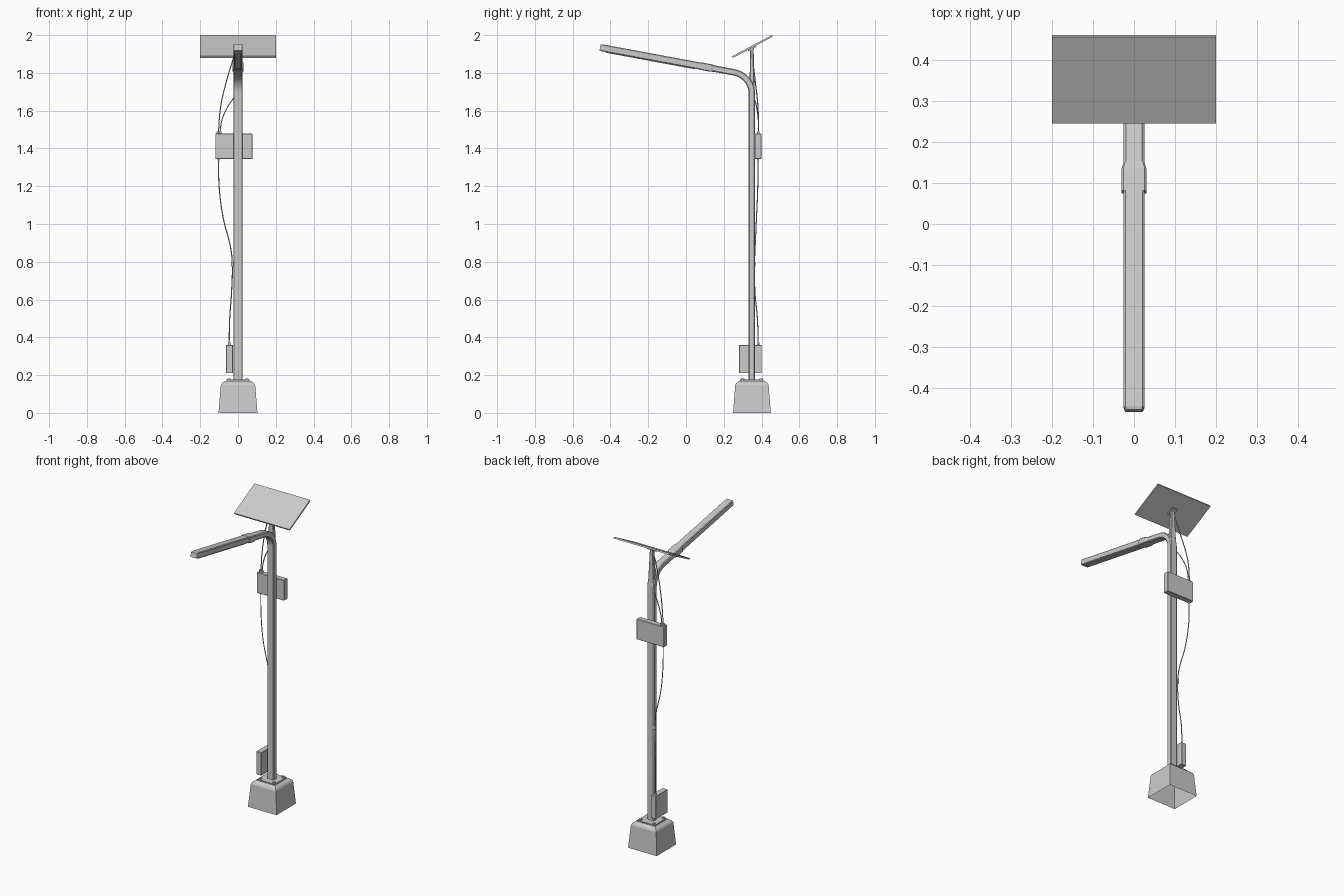
import bpy, bmesh, math
from mathutils import Vector, Matrix

if "Cube" in bpy.data.objects:
    bpy.data.objects.remove(bpy.data.objects["Cube"])

PY = 0.349  # pole axis in y


def add(name, bm, smooth=False):
    bmesh.ops.recalc_face_normals(bm, faces=bm.faces)
    me = bpy.data.meshes.new(name)
    bm.to_mesh(me)
    bm.free()
    ob = bpy.data.objects.new(name, me)
    bpy.context.collection.objects.link(ob)
    if smooth:
        bpy.context.view_layer.objects.active = ob
        ob.select_set(True)
        bpy.ops.object.shade_smooth_by_angle(angle=math.radians(35))
        ob.select_set(False)
    return ob


def box(name, lo, hi, bevel=0.0, tilt=0.0):
    lo, hi = Vector(lo), Vector(hi)
    bm = bmesh.new()
    bmesh.ops.create_cube(bm, size=1)
    bm.transform(Matrix.Translation((lo + hi) / 2) @ Matrix.Rotation(tilt, 4, 'X')
                 @ Matrix.Diagonal((*(hi - lo), 1)))
    if bevel:
        bmesh.ops.bevel(bm, geom=bm.edges[:], offset=bevel, segments=1, affect='EDGES')
    return add(name, bm)


def loft(name, rings, cap_start=True, cap_end=True, smooth=False):
    bm = bmesh.new()
    vs = [[bm.verts.new(p) for p in r] for r in rings]
    n = len(vs[0])
    for a, b in zip(vs, vs[1:]):
        for i in range(n):
            bm.faces.new((a[i], a[(i + 1) % n], b[(i + 1) % n], b[i]))
    if cap_start:
        bm.faces.new(vs[0])
    if cap_end:
        bm.faces.new(vs[-1])
    return add(name, bm, smooth)


def section(hx, hn, c):
    return [(hx, -hn + c), (hx, hn - c), (hx - c, hn), (-hx + c, hn),
            (-hx, hn - c), (-hx, -hn + c), (-hx + c, -hn), (hx - c, -hn)]


def sweep(name, stations, smooth=False):
    """stations: (y, z, heading angle in the yz plane, half width, half depth, chamfer)"""
    rings = []
    for y, z, a, hx, hn, c in stations:
        rings.append([(x, y + n * math.sin(a), z + n * math.cos(a)) for x, n in section(hx, hn, c)])
    return loft(name, rings, smooth=smooth)


def cylinder(name, base, r, h, sides=12):
    bm = bmesh.new()
    bmesh.ops.create_cone(bm, cap_ends=True, segments=sides, radius1=r, radius2=r, depth=h,
                          matrix=Matrix.Translation(Vector(base) + Vector((0, 0, h / 2))))
    return add(name, bm, True)


def cable(name, pts, r=0.003):
    cu = bpy.data.curves.new(name, 'CURVE')
    cu.dimensions = '3D'
    cu.bevel_depth, cu.bevel_resolution, cu.resolution_u = r, 1, 6
    sp = cu.splines.new('BEZIER')
    sp.bezier_points.add(len(pts) - 1)
    for b, p in zip(sp.bezier_points, pts):
        b.co = p
        b.handle_left_type = b.handle_right_type = 'AUTO'
    bpy.context.collection.objects.link(bpy.data.objects.new(name, cu))


# Concrete footing, hollow underneath
def square(h, z):
    return [(h * sx, PY + h * 0.97 * sy, z) for sx, sy in ((-1, -1), (1, -1), (1, 1), (-1, 1))]


loft("footing", [square(0.103, 0), square(0.091, 0.147), square(0.085, 0.158), square(0.068, 0.170)],
     cap_start=False)
box("base_plate", (-0.062, PY - 0.062, 0.168), (0.062, PY + 0.062, 0.176))
for i, (sx, sy) in enumerate(((-1, -1), (1, -1), (1, 1), (-1, 1))):
    cylinder(f"anchor_bolt_{i}", (0.048 * sx, PY + 0.048 * sy, 0.174), 0.009, 0.009, 6)

# Pole with bent arm
tilt = math.radians(10.5)
R, ZB = 0.115, 1.69
path = [(PY, 0.17, math.pi / 2)]
STEPS = 10
for i in range(STEPS + 1):
    t = (math.pi / 2 - tilt) * i / STEPS
    path.append((PY - R * (1 - math.cos(t)), ZB + R * math.sin(t), math.pi / 2 - t))
y0, z0, _ = path[-1]


def along(y, off=0.0):
    return y + off * math.sin(tilt), z0 + (y0 - y) * math.tan(tilt) + off * math.cos(tilt), tilt


path.append(along(0.10))
sweep("pole", [(*p, 0.025, 0.017, 0.005) for p in path], True)

# Lamp sleeve and lamp head
sweep("lamp_sleeve", [(*along(0.15), 0.025, 0.017, 0.004), (*along(0.132), 0.030, 0.020, 0.004),
                      (*along(0.078), 0.030, 0.020, 0.004)])
sweep("lamp_head", [(*along(0.09), 0.025, 0.0185, 0.004), (*along(-0.446), 0.025, 0.0185, 0.004),
                    (*along(-0.455), 0.022, 0.0155, 0.004)])
sweep("light_strip", [(*along(0.05, -0.019), 0.018, 0.003, 0.001),
                      (*along(-0.42, -0.019), 0.018, 0.003, 0.001)])

# Solar panel on a tapered post
post = []
for z, hx, hy in ((1.66, 0.023, 0.015), (1.78, 0.019, 0.012), (1.935, 0.012, 0.009)):
    post.append([(x, PY + n, z) for x, n in section(hx, hy, 0.004)])
loft("panel_post", post)
panel_tilt = math.atan2(0.112, 0.210)
box("solar_panel", (-0.2, 0.352 - 0.1195, 1.940 - 0.005), (0.2, 0.352 + 0.1195, 1.940 + 0.005),
    tilt=panel_tilt)
box("panel_bracket", (-0.02, 0.325, 1.926), (0.02, 0.375, 1.934), tilt=panel_tilt)

# Control and battery boxes with cable glands
box("control_box", (-0.12, 0.364, 1.345), (0.077, 0.399, 1.478), 0.002)
box("battery_box", (-0.064, 0.28, 0.21), (-0.027, 0.401, 0.36), 0.002)
cylinder("control_gland_a", (-0.107, 0.383, 1.477), 0.007, 0.014)
cylinder("control_gland_b", (-0.094, 0.383, 1.477), 0.007, 0.014)
cylinder("control_gland_lower", (-0.103, 0.381, 1.335), 0.006, 0.012)
cylinder("battery_gland", (-0.047, 0.382, 0.359), 0.007, 0.013)

# Cables and clip
cable("panel_cable", [(-0.104, 0.383, 1.48), (-0.092, 0.381, 1.62), (-0.06, 0.366, 1.76),
                      (-0.03, 0.355, 1.86), (-0.008, 0.352, 1.93)])
cable("lamp_cable", [(-0.096, 0.383, 1.48), (-0.085, 0.383, 1.55), (-0.055, 0.374, 1.62),
                     (-0.022, 0.36, 1.668)])
cable("battery_cable", [(-0.103, 0.381, 1.345), (-0.100, 0.380, 1.20), (-0.078, 0.373, 1.03),
                        (-0.04, 0.366, 0.88), (-0.031, 0.363, 0.80), (-0.034, 0.365, 0.64),
                        (-0.044, 0.378, 0.50), (-0.047, 0.382, 0.365)])
box("cable_clip", (-0.036, 0.357, 0.775), (-0.022, 0.369, 0.80))
